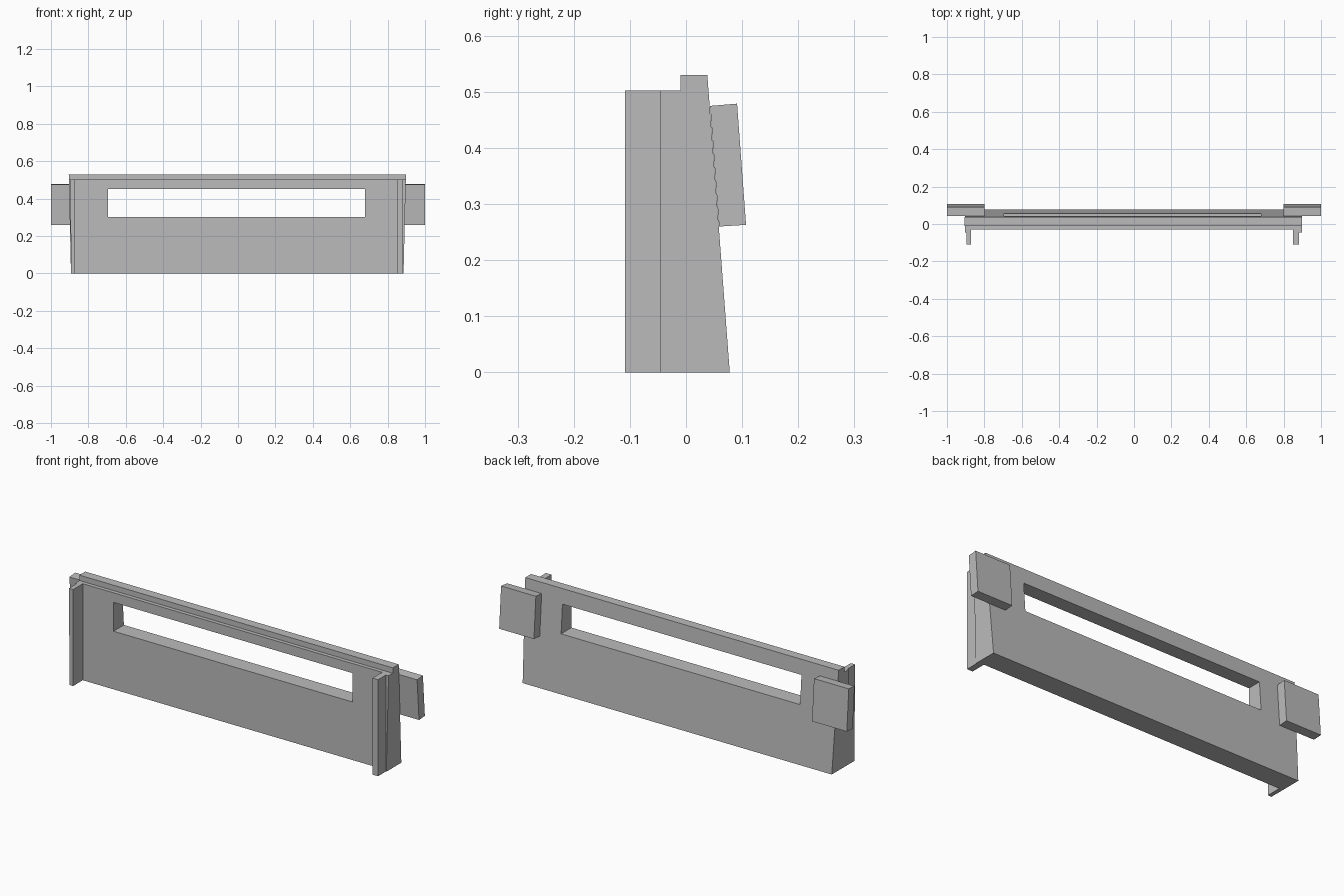
import bpy
import bmesh

if "Cube" in bpy.data.objects:
    bpy.data.objects.remove(bpy.data.objects["Cube"])

GREY = (0.5, 0.5, 0.5, 1)
grey = bpy.data.materials.new("plain grey")
grey.use_nodes = True
grey.diffuse_color = GREY
grey.node_tree.nodes["Principled BSDF"].inputs["Base Color"].default_value = GREY

HEIGHT = 0.53


def prism(name, profile, left, right):
    """Extrude a (y, z) profile along x; each end is (x at the base, x at the top)."""
    bm = bmesh.new()
    ends = []
    for base, top in (left, right):
        ends.append([bm.verts.new((base + (top - base) * z / HEIGHT, y, z)) for y, z in profile])
    a, b = ends
    bm.faces.new(a)
    bm.faces.new(b[::-1])
    for i in range(len(a)):
        j = (i + 1) % len(a)
        bm.faces.new((a[i], b[i], b[j], a[j]))
    bmesh.ops.recalc_face_normals(bm, faces=bm.faces)
    mesh = bpy.data.meshes.new(name)
    bm.to_mesh(mesh)
    bm.free()
    mesh.materials.append(grey)
    obj = bpy.data.objects.new(name, mesh)
    bpy.context.collection.objects.link(obj)
    return obj


def rect(y0, y1, z0, z1):
    return [(y0, z0), (y1, z0), (y1, z1), (y0, z1)]


# Panel with a leaning back, a stepped top edge and slightly flared ends
left_end, right_end = (-0.893, -0.905), (0.885, 0.898)
panel = prism("panel",
              [(-0.03, 0), (0.078, 0), (0.038, HEIGHT), (-0.01, HEIGHT), (-0.01, 0.502), (-0.03, 0.502)],
              left_end, right_end)

# Long window opening
cutter = prism("window_cutter", rect(-0.3, 0.3, 0.302, 0.452), (-0.695, -0.695), (0.68, 0.68))
cutter.hide_render = True
cutter.hide_viewport = False
cut = panel.modifiers.new("window", 'BOOLEAN')
cut.operation = 'DIFFERENCE'
cut.solver = 'EXACT'
cut.object = cutter
bpy.context.view_layer.objects.active = panel
bpy.ops.object.modifier_apply(modifier=cut.name)
bpy.data.objects.remove(cutter)

# Front fins, with a thin lip on the outside of each
fin = rect(-0.109, -0.03, 0, 0.502)
lip = rect(-0.045, -0.03, 0, 0.502)
prism("left_fin", fin, (0.85, 0.85), (0.882, 0.882))
prism("right_fin", fin, (-0.893, -0.896), (-0.872, -0.872))
prism("left_lip", lip, (0.882, 0.882), right_end)
prism("right_lip", lip, left_end, (-0.892, -0.892))

# Tilted blocks on the back, overhanging the ends
block = [(0.059, 0.26), (0.107, 0.263), (0.091, 0.479), (0.043, 0.475)]
for side, x0, x1 in (("left", 0.8, 1), ("right", -1, -0.8)):
    prism(side + "_back_block", block, (x0, x0), (x1, x1))
